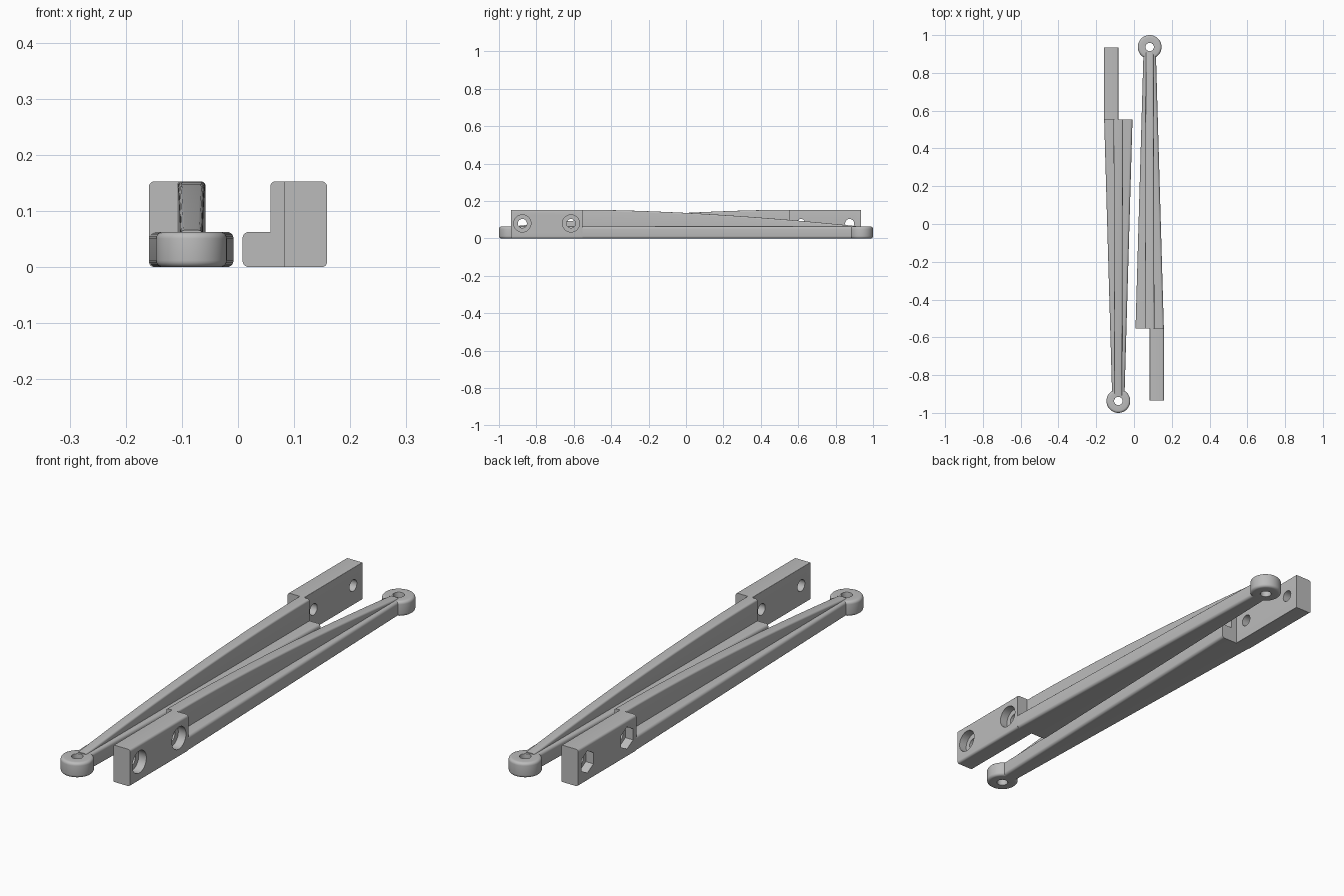
import bpy, bmesh
from math import sin, cos, pi, radians

cube = bpy.data.objects.get("Cube")
if cube:
    bpy.data.objects.remove(cube, do_unlink=True)

grey = bpy.data.materials.new("plain grey")
grey.use_nodes = True
grey.diffuse_color = (0.5, 0.5, 0.5, 1)
grey.node_tree.nodes["Principled BSDF"].inputs["Base Color"].default_value = (0.5, 0.5, 0.5, 1)


def loft(name, rings, turn=1, loop=False):
    """Skin a list of equal-sized point rings; turn=-1 spins it half a turn about z."""
    bm = bmesh.new()
    rows = [[bm.verts.new((x * turn, y * turn, z)) for x, y, z in r] for r in rings]
    pairs = list(zip(rows, rows[1:]))
    if loop:
        pairs.append((rows[-1], rows[0]))
    else:
        bm.faces.new(rows[0])
        bm.faces.new(rows[-1])
    for a, b in pairs:
        for i in range(len(a)):
            j = (i + 1) % len(a)
            bm.faces.new((a[i], a[j], b[j], b[i]))
    bmesh.ops.recalc_face_normals(bm, faces=bm.faces)
    mesh = bpy.data.meshes.new(name)
    bm.to_mesh(mesh)
    bm.free()
    mesh.materials.append(grey)
    ob = bpy.data.objects.new(name, mesh)
    bpy.context.collection.objects.link(ob)
    return ob


def rounded(x0, x1, z0, z1, radii, steps=5):
    """Rectangle with its own radius per corner: bottom left, bottom right, top right, top left."""
    corners = [(x0, z0, 1, 1), (x1, z0, -1, 1), (x1, z1, -1, -1), (x0, z1, 1, -1)]
    pts = []
    for k, ((x, z, sx, sz), r) in enumerate(zip(corners, radii)):
        for i in range(steps + 1):
            a = pi + (k + i / steps) * pi / 2
            pts.append((x + sx * r + r * cos(a), z + sz * r + r * sin(a)))
    return pts


def section(y, *args):
    return [(x, y, z) for x, z in rounded(*args)]


def disc(x, y, z, r, sides):
    return [(x, y + r * sin(2 * pi * i / sides), z + r * cos(2 * pi * i / sides))
            for i in range(sides)]


def smooth(ob):
    bpy.ops.object.select_all(action='DESELECT')
    ob.select_set(True)
    bpy.context.view_layer.objects.active = ob
    bpy.ops.object.shade_smooth_by_angle(angle=radians(32))


def cut(ob, cutter):
    cutter.hide_render = True
    mod = ob.modifiers.new("hole", 'BOOLEAN')
    mod.operation = 'DIFFERENCE'
    mod.solver = 'EXACT'
    mod.object = cutter
    bpy.context.view_layer.objects.active = ob
    bpy.ops.object.modifier_apply(modifier=mod.name)
    bpy.data.objects.remove(cutter, do_unlink=True)


MID, START, END, THICK = 0.083, -0.553, 0.9, 0.063
OUTER, TOP, PIVOT = 0.159, 0.153, 0.937


def arm(side, turn, pocket_sides):
    # Tapered flat bar
    r = 0.012
    bar = [section(y, MID - w, MID + w, 0, THICK, (r, r, r, r))
           for y, w in ((START, 0.075), (END, 0.033))]
    smooth(loft(side + "_arm_bar", bar, turn))

    # Stiffening ridge, falling in a curve towards the pivot
    ridge = []
    for i in range(17):
        s = i / 16
        w = 0.025 - 0.005 * s
        top = TOP - 0.087 * s ** 1.7
        ridge.append(section(START + (END + 0.008 - START) * s, MID - w, MID + w,
                             0.03, top, (0.001, 0.001, 0.008, 0.008)))
    smooth(loft(side + "_arm_ridge", ridge, turn))

    # Pivot eye with rounded outer rims
    profile = rounded(0.022, 0.063, 0, THICK, (0.001, 0.012, 0.012, 0.001))
    eye = []
    for i in range(48):
        a = 2 * pi * i / 48
        eye.append([(MID + d * cos(a), PIVOT + d * sin(a), z) for d, z in profile])
    smooth(loft(side + "_pivot_eye", eye, turn, loop=True))

    # Mounting block with two pocketed bolt holes
    block = loft(side + "_mounting_block",
                 [section(y, MID, OUTER, 0, TOP, (0.001, 0.01, 0.01, 0.002))
                  for y in (-0.935, START)], turn)
    for y in (-0.875, -0.615):
        z = 0.08
        cut(block, loft("bolt_cutter", [disc(x, y, z, 0.024, 32)
                                        for x in (MID - 0.02, OUTER + 0.02)], turn))
        cut(block, loft("pocket_cutter", [disc(x, y, z, 0.046, pocket_sides)
                                          for x in (OUTER - 0.035, OUTER + 0.03)], turn))
    smooth(block)


arm("left", 1, 32)    # round pockets for bolt heads
arm("right", -1, 6)   # hexagonal pockets for nuts
